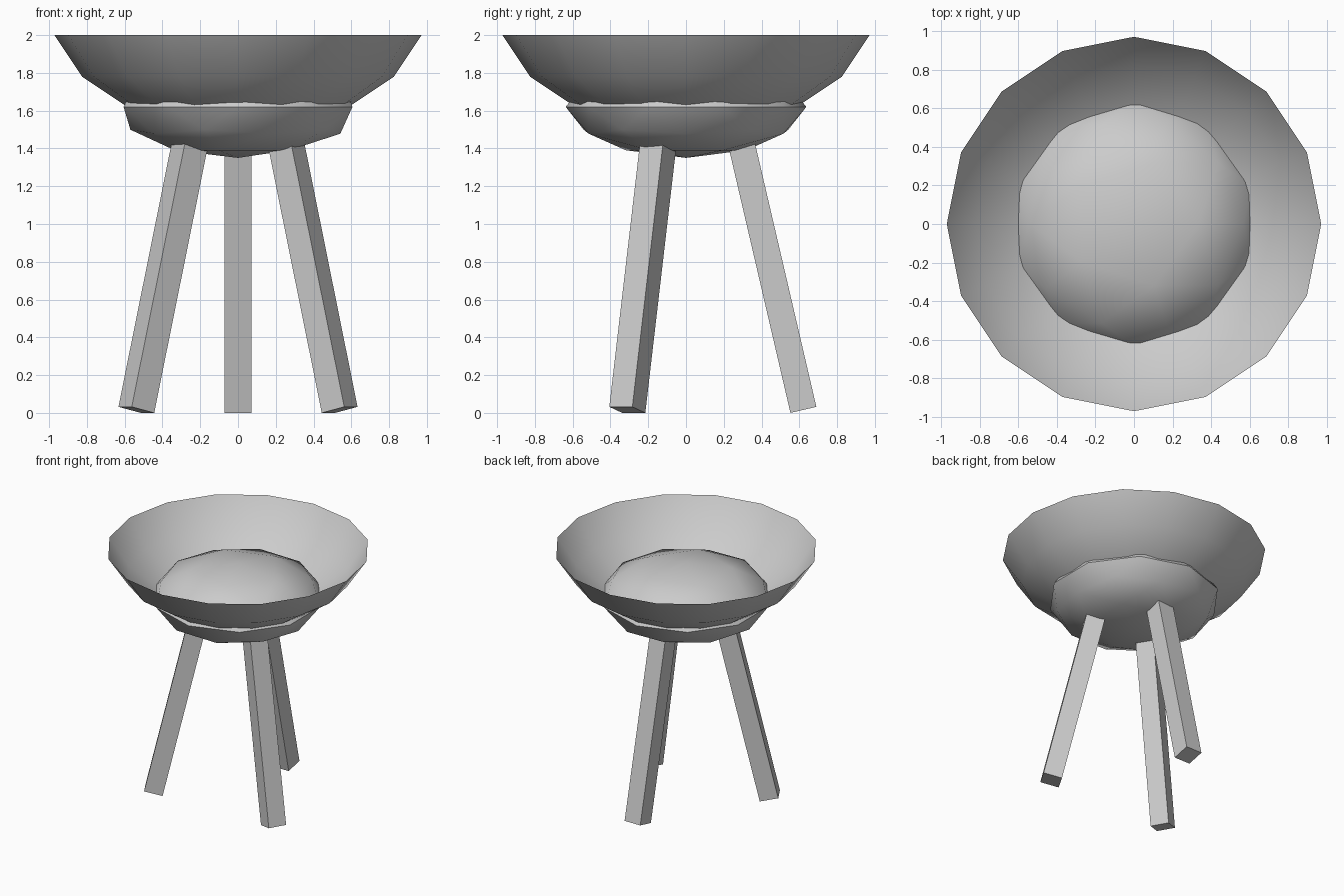
import bpy, bmesh
from math import radians, sin, cos
from mathutils import Matrix, Vector

if "Cube" in bpy.data.objects:
    bpy.data.objects.remove(bpy.data.objects["Cube"])


def make_object(name, bm, smooth=False):
    mesh = bpy.data.meshes.new(name)
    bm.to_mesh(mesh)
    bm.free()
    ob = bpy.data.objects.new(name, mesh)
    bpy.context.collection.objects.link(ob)
    if smooth:
        bpy.ops.object.select_all(action='DESELECT')
        ob.select_set(True)
        bpy.context.view_layer.objects.active = ob
        bpy.ops.object.shade_smooth_by_angle(angle=radians(30))
    return ob


# Open bowl: coarse sphere cut flat at the rim
bm = bmesh.new()
bmesh.ops.create_uvsphere(bm, u_segments=16, v_segments=8, radius=1.167,
                          matrix=Matrix.Translation((0, 0, 2.605)))
bmesh.ops.bisect_plane(bm, geom=bm.verts[:] + bm.edges[:] + bm.faces[:],
                       plane_co=(0, 0, 2), plane_no=(0, 0, 1), clear_outer=True)
make_object("bowl", bm, smooth=True)

# Flattened dome that joins bowl and legs
bm = bmesh.new()
bmesh.ops.create_icosphere(bm, subdivisions=2, radius=1,
                           matrix=Matrix.Translation((0, 0, 1.62))
                           @ Matrix.Diagonal((0.637, 0.637, 0.27, 1)))
make_object("dome", bm, smooth=True)

# Three splayed square legs: one at the back, two at the front
TILT, LENGTH, WIDTH = radians(13.1), 1.5, 0.141
foot = Vector((0, 0.6215, 0.016))
centre = foot + Vector((0, -sin(TILT), cos(TILT))) * LENGTH / 2
for name, angle in (("back_leg", 0), ("left_front_leg", 120), ("right_front_leg", 240)):
    bm = bmesh.new()
    bmesh.ops.create_cube(bm, size=1,
                          matrix=Matrix.Rotation(radians(angle), 4, 'Z')
                          @ Matrix.Translation(centre)
                          @ Matrix.Rotation(TILT, 4, 'X')
                          @ Matrix.Diagonal((WIDTH, WIDTH, LENGTH, 1)))
    make_object(name, bm)
